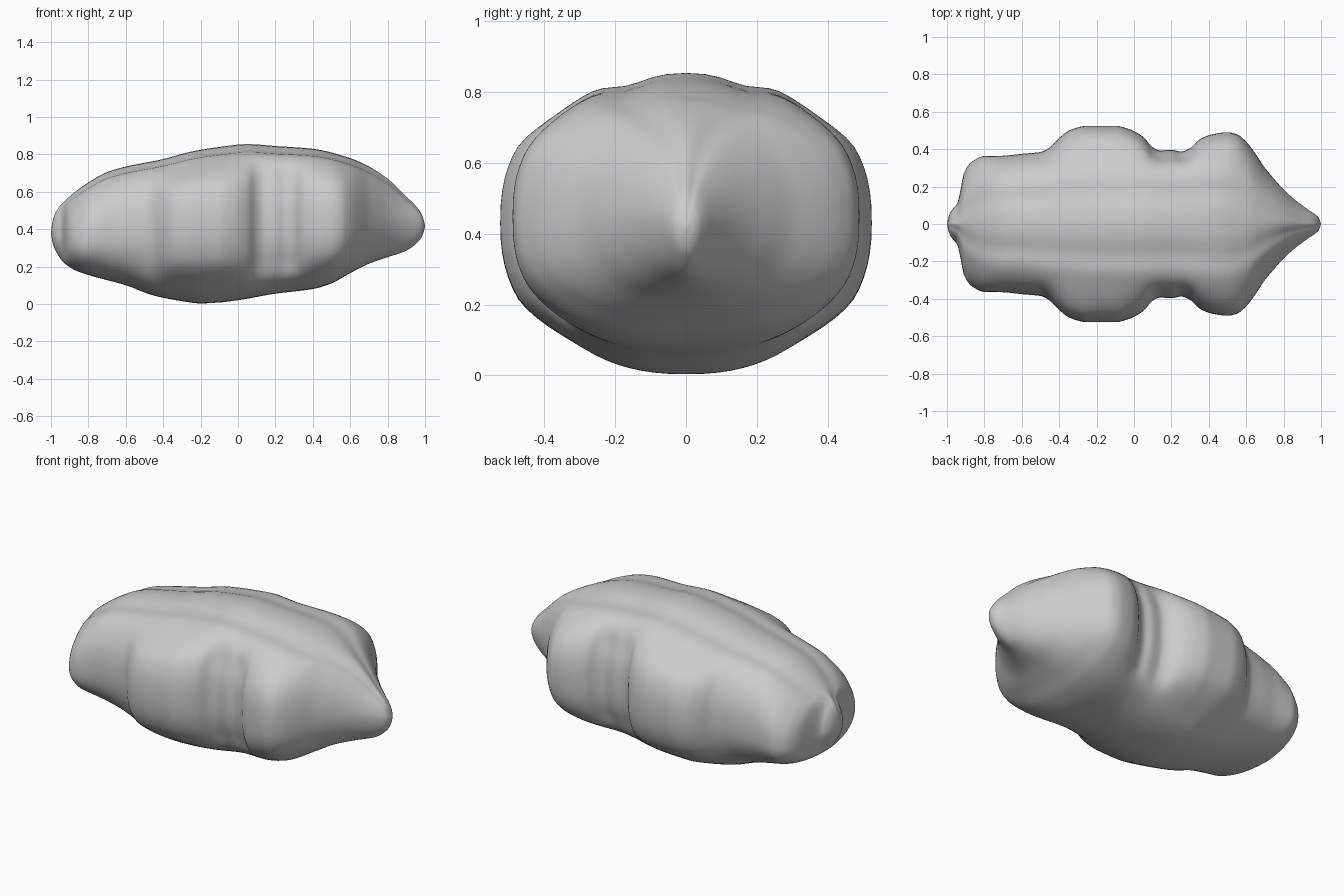
import bpy, bmesh, math

if "Cube" in bpy.data.objects:
    bpy.data.objects.remove(bpy.data.objects["Cube"])

# Profiles along the length: (x, value)
WIDTH = [(-1, .0), (-.99, .045), (-.97, .08), (-.945, .11), (-.93, .17), (-.91, .27), (-.87, .33),
         (-.8, .363), (-.7, .365), (-.6, .375), (-.5, .385), (-.45, .41), (-.4, .46),
         (-.34, .503), (-.25, .525), (-.1, .525), (-.02, .505), (.05, .465), (.1, .41),
         (.14, .393), (.2, .397), (.25, .387), (.3, .405), (.35, .452), (.42, .48), (.5, .49),
         (.55, .48), (.6, .44), (.65, .375), (.7, .3), (.75, .24), (.8, .185), (.86, .13),
         (.92, .085), (.97, .05), (.99, .03), (1, .0)]
# Smoother width of the back and belly, where the side lobes fade out
CORE = [(-.8, .363), (-.6, .38), (-.4, .425), (-.2, .455), (0, .455), (.2, .44), (.4, .46),
        (.5, .465), (.6, .425), (.7, .3)]
TOP = [(-1, .385), (-.99, .45), (-.97, .5), (-.9, .575), (-.8, .65), (-.7, .705), (-.6, .735),
       (-.4, .775), (-.25, .815), (-.1, .84), (.05, .855), (.2, .845), (.4, .83), (.6, .78),
       (.7, .735), (.8, .67), (.9, .575), (.97, .5), (.99, .46), (1, .42)]
BOTTOM = [(-1, .375), (-.99, .32), (-.97, .275), (-.93, .22), (-.87, .18), (-.8, .155), (-.6, .1),
          (-.45, .045), (-.3, .015), (-.2, .003), (-.1, .008), (0, .02), (.2, .055), (.4, .08),
          (.5, .11), (.6, .165), (.7, .215), (.8, .25), (.9, .285), (.97, .34), (.99, .375), (1, .415)]
# Height of the widest point, and squareness of the cross-section above / below it
MIDDLE = [(-1, .38), (-.93, .345), (-.85, .345), (-.7, .38), (-.2, .43), (.2, .44), (.5, .45),
          (.8, .45), (.97, .43), (1, .418)]
ROUND_UP = [(-1, 2), (-.95, 1.8), (-.9, 1.9), (-.8, 2.25), (-.7, 2.4), (-.2, 2.4), (.2, 2.45),
            (.5, 2.5), (.7, 2.1), (.9, 1.8), (1, 2)]
ROUND_LOW = [(-1, 2), (-.95, 1.8), (-.9, 2.3), (-.8, 2.4), (-.45, 2.3), (-.2, 2.3), (.2, 2.4),
             (.5, 2.7), (.7, 2.2), (.9, 1.9), (1, 2)]


def sample(pts, x):
    """Smooth, overshoot-free interpolation through the profile points."""
    d = [(b[1] - a[1]) / (b[0] - a[0]) for a, b in zip(pts, pts[1:])]

    def slope(i):
        if i == 0:
            return d[0]
        if i == len(d):
            return d[-1]
        a, b = d[i - 1], d[i]
        return 0 if a * b <= 0 else 2 * a * b / (a + b)

    for i in range(len(d)):
        if x <= pts[i + 1][0] or i == len(d) - 1:
            h = pts[i + 1][0] - pts[i][0]
            t = (x - pts[i][0]) / h
            return ((2*t**3 - 3*t*t + 1) * pts[i][1] + (t**3 - 2*t*t + t) * h * slope(i)
                    + (3*t*t - 2*t**3) * pts[i + 1][1] + (t**3 - t*t) * h * slope(i + 1))


def section(bm, x, sides=80):
    w, top, low, mid = (sample(p, x) for p in (WIDTH, TOP, BOTTOM, MIDDLE))
    core = sample(CORE, x) if -.8 < x < .7 else w
    ring = []
    for k in range(sides):
        a = 2 * math.pi * k / sides
        c, s = math.cos(a), math.sin(a)
        e = 2 / sample(ROUND_UP if s >= 0 else ROUND_LOW, x)
        elev = math.degrees(math.atan2(abs(s), abs(c)))
        t = min(1, max(0, (elev - 25) / 32))
        t = t * t * (3 - 2 * t)
        y = math.copysign(abs(c) ** e, c) * (w + (core - w) * t)
        z = mid + abs(s) ** e * ((top - mid) if s >= 0 else (low - mid))
        if s > 0:   # slightly peaked back
            z -= .05 * (top - mid) * math.exp(-((elev - 73) / 9) ** 2)
        ring.append(bm.verts.new((x, y, z)))
    return ring


# Lobed body: lofted rings, closer together toward the two tips
bm = bmesh.new()
N = 180
xs = [-math.cos(math.pi * i / N) * .4 + (2 * i / N - 1) * .6 for i in range(1, N)]
xs = [-.998, -.994] + xs + [.994, .998]
rings = [section(bm, x) for x in sorted(xs)]
for r0, r1 in zip(rings, rings[1:]):
    for k in range(len(r0)):
        j = (k + 1) % len(r0)
        bm.faces.new((r0[k], r0[j], r1[j], r1[k]))
# Tips
for ring, tip in ((rings[0], (-1, 0, .38)), (rings[-1], (1, 0, .418))):
    v = bm.verts.new(tip)
    for k in range(len(ring)):
        bm.faces.new((ring[k], ring[(k + 1) % len(ring)], v))
bmesh.ops.recalc_face_normals(bm, faces=bm.faces)
for f in bm.faces:
    f.smooth = True
mesh = bpy.data.meshes.new("lobed_body")
bm.to_mesh(mesh)
bm.free()
body = bpy.data.objects.new("lobed_body", mesh)
bpy.context.collection.objects.link(body)
